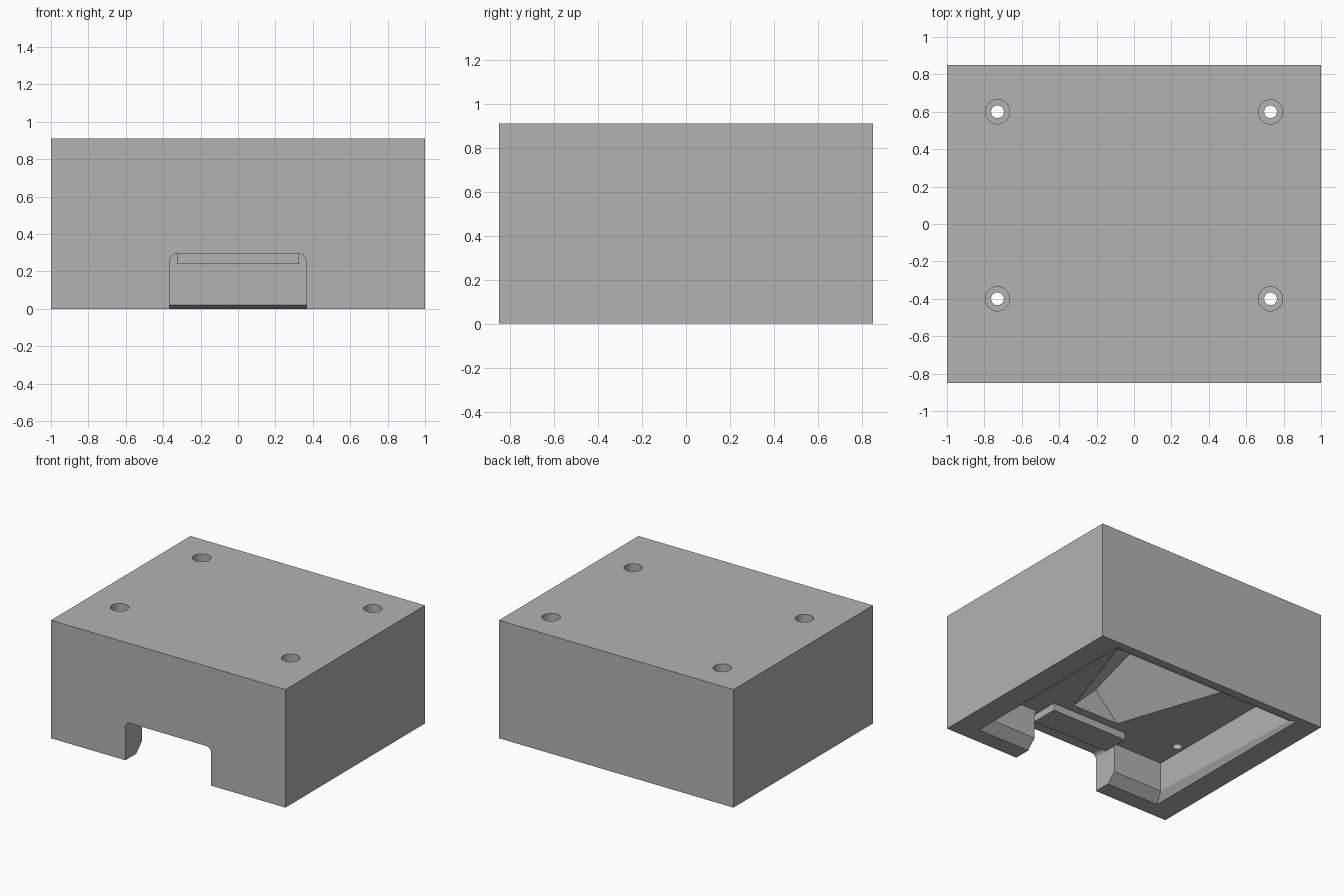
import bpy, bmesh, math
from mathutils import Matrix, Vector

cube = bpy.data.objects.get("Cube")
if cube:
    bpy.data.objects.remove(cube, do_unlink=True)

grey = bpy.data.materials.new("plain grey")
grey.use_nodes = True
color = (0.45, 0.45, 0.45, 1)
grey.diffuse_color = color
grey.node_tree.nodes["Principled BSDF"].inputs["Base Color"].default_value = color

CEILING = 0.295   # height of the cavity ceiling
TOP = 0.91


def finish(name, bm):
    bmesh.ops.recalc_face_normals(bm, faces=bm.faces)
    mesh = bpy.data.meshes.new(name)
    bm.to_mesh(mesh)
    bm.free()
    mesh.materials.append(grey)
    obj = bpy.data.objects.new(name, mesh)
    bpy.context.collection.objects.link(obj)
    return obj


def loft(name, rings):
    """Closed solid through rings with equal point counts."""
    bm = bmesh.new()
    loops = [[bm.verts.new(p) for p in ring] for ring in rings]
    n = len(loops[0])
    for a, b in zip(loops, loops[1:]):
        for i in range(n):
            j = (i + 1) % n
            bm.faces.new((a[i], a[j], b[j], b[i]))
    bm.faces.new(loops[0])
    bm.faces.new(loops[-1])
    return finish(name, bm)


def box(name, x, y0, y1, z0, z1):
    plan = [(-x, y0), (x, y0), (x, y1), (-x, y1)]
    return loft(name, [[(px, py, z) for px, py in plan] for z in (z0, z1)])


def cylinder(name, x, y, radius, z0, z1):
    bm = bmesh.new()
    bmesh.ops.create_cone(bm, cap_ends=True, segments=32, radius1=radius, radius2=radius,
                          depth=z1 - z0,
                          matrix=Matrix.Translation(Vector((x, y, (z0 + z1) / 2))))
    return finish(name, bm)


def cut(target, cutter):
    cutter.hide_render = True
    mod = target.modifiers.new(cutter.name, "BOOLEAN")
    mod.operation = "DIFFERENCE"
    mod.solver = "EXACT"
    mod.object = cutter
    bpy.context.view_layer.objects.active = target
    bpy.ops.object.modifier_apply(modifier=mod.name)
    bpy.data.objects.remove(cutter, do_unlink=True)


# Main block
body = box("housing_block", 1.0, -0.85, 0.85, 0, TOP)


# Open cavity underneath, with a bevelled lead-in
def cavity_ring(x, front, back, z_front, z_back):
    return [(-x, front, z_front), (x, front, z_front), (x, back, z_back), (-x, back, z_back)]


cut(body, loft("cavity_cutter", [
    cavity_ring(0.815, -0.72, 0.815, -0.05, -0.05),
    cavity_ring(0.815, -0.72, 0.815, 0, 0),
    cavity_ring(0.79, -0.65, 0.75, 0.07, 0.02),
    cavity_ring(0.79, -0.65, 0.75, CEILING, CEILING)]))

# Front notch with rounded upper corners
half, r = 0.365, 0.04
right_arc = [(half - r + r * math.cos(t), CEILING - r + r * math.sin(t))
             for t in (math.pi / 2 * i / 8 for i in range(9))]
profile = [(half, -0.05)] + right_arc
profile += [(-x, z) for x, z in reversed(profile)]
cut(body, loft("notch_cutter", [[(x, y, z) for x, z in profile] for y in (-0.9, -0.6)]))


# Four-sided flaring pocket in the ceiling
def diamond(y):
    rad = 0.2 + 0.34 * (y + 0.42)
    return [(rad, y, CEILING), (0, y, CEILING + rad), (-rad, y, CEILING), (0, y, CEILING - rad)]


# Keep the lower half inside the open cavity so only the ceiling is cut
flare = [diamond(-0.42), diamond(0.7)]
for ring in flare:
    ring[3] = (0, ring[3][1], CEILING - 0.1)
cut(body, loft("flared_pocket_cutter", flare))

# Four counterbored screw holes
for x in (-0.73, 0.73):
    for y in (-0.4, 0.6):
        cut(body, cylinder("screw_hole_cutter", x, y, 0.034, 0.2, TOP + 0.05))
        cut(body, cylinder("counterbore_cutter", x, y, 0.065, 0.45, TOP + 0.1))

# Bar hanging from the ceiling behind the notch
bar = box("ceiling_bar", 0.325, -0.70, -0.487, 0.24, CEILING + 0.01)

# Smooth the round holes and fillets, keep all edges sharp
bpy.ops.object.select_all(action="DESELECT")
body.select_set(True)
bpy.context.view_layer.objects.active = body
bpy.ops.object.shade_smooth_by_angle(angle=math.radians(25))
